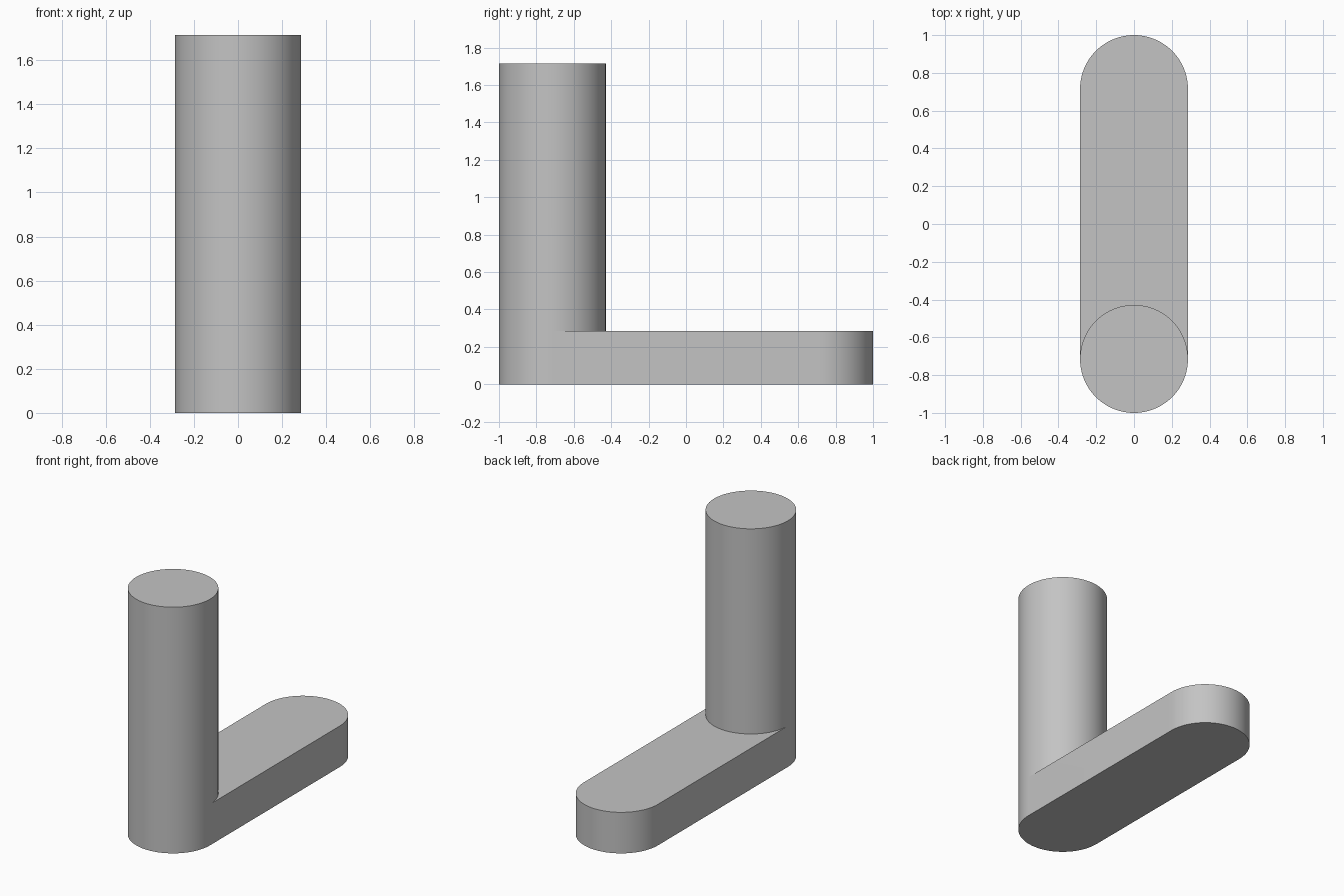
import bpy
import bmesh
from math import cos, sin, pi

cube = bpy.data.objects.get("Cube")
if cube:
    bpy.data.objects.remove(cube, do_unlink=True)

R = 2 / 7            # radius of the post and of the rounded foot ends
FOOT_TOP = R
POST_TOP = 6 * R
END = 1 - R          # distance of the arc centres from the middle
STEPS = 48           # segments per half circle

grey = bpy.data.materials.new("plain grey")
grey.use_nodes = True
grey.diffuse_color = (0.55, 0.55, 0.55, 1)
grey.node_tree.nodes["Principled BSDF"].inputs["Base Color"].default_value = (0.55, 0.55, 0.55, 1)

bm = bmesh.new()


def arc(centre_y, start, z, inner=False):
    """Half circle of vertices, counter-clockwise; inner drops both end points."""
    steps = range(1, STEPS) if inner else range(STEPS + 1)
    return [bm.verts.new((R * cos(start + pi * i / STEPS),
                          centre_y + R * sin(start + pi * i / STEPS), z)) for i in steps]


def wall(low, high):
    """Closed band of quads between two matching loops."""
    for i in range(len(low)):
        j = (i + 1) % len(low)
        bm.faces.new((low[i], low[j], high[j], high[i]))


# Long foot with rounded ends
bottom = arc(-END, pi, 0) + arc(END, 0, 0)
front_rim = arc(-END, pi, FOOT_TOP)
back_rim = arc(END, 0, FOOT_TOP)
wall(bottom, front_rim + back_rim)
bm.faces.new(bottom[::-1])

# Upper foot surface, cut around the post
post_back = arc(-END, 0, FOOT_TOP, inner=True)
bm.faces.new([front_rim[-1]] + back_rim + [front_rim[0]] + post_back[::-1])

# Round post continuing the front end of the foot
post_top = arc(-END, pi, POST_TOP) + arc(-END, 0, POST_TOP, inner=True)
wall(front_rim + post_back, post_top)
bm.faces.new(post_top)

bmesh.ops.recalc_face_normals(bm, faces=bm.faces)
mesh = bpy.data.meshes.new("post_and_foot")
bm.to_mesh(mesh)
bm.free()
mesh.materials.append(grey)
body = bpy.data.objects.new("post_and_foot", mesh)
bpy.context.collection.objects.link(body)

# Smooth curved walls, sharp rims
bpy.ops.object.select_all(action="DESELECT")
body.select_set(True)
bpy.context.view_layer.objects.active = body
bpy.ops.object.shade_smooth_by_angle()
